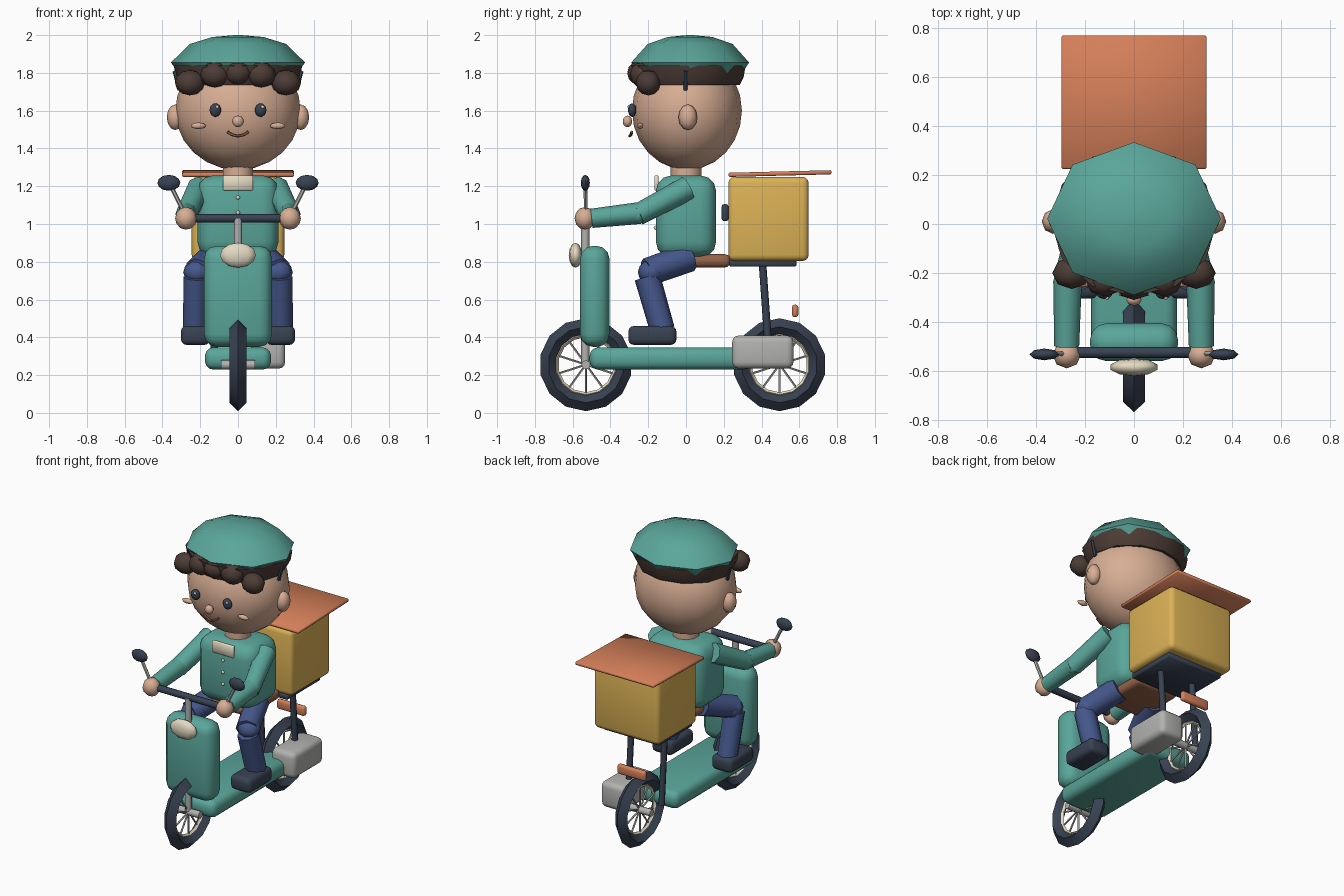
import bpy, bmesh, math
from mathutils import Vector, Matrix

if "Cube" in bpy.data.objects:
    bpy.data.objects.remove(bpy.data.objects["Cube"])


def material(name, r, g, b):
    m = bpy.data.materials.new(name)
    lin = [((c / 255 + 0.055) / 1.055) ** 2.4 for c in (r, g, b)]
    m.diffuse_color = (*lin, 1)
    m.use_nodes = True
    m.node_tree.nodes["Principled BSDF"].inputs["Base Color"].default_value = m.diffuse_color
    return m


TEAL = material("teal", 90, 166, 154)
DARK = material("dark slate", 56, 66, 82)
SKIN = material("skin", 216, 174, 148)
HAIR = material("dark brown", 76, 60, 54)
CREAM = material("cream", 228, 218, 194)
BLUE = material("denim blue", 70, 88, 140)
YELLOW = material("yellow", 220, 178, 86)
ORANGE = material("orange", 214, 128, 90)
GREY = material("grey", 178, 178, 176)
BROWN = material("seat brown", 150, 100, 72)


def finish(name, bm, mat, angle=50):
    bmesh.ops.recalc_face_normals(bm, faces=bm.faces[:])
    me = bpy.data.meshes.new(name)
    bm.to_mesh(me)
    bm.free()
    me.materials.append(mat)
    ob = bpy.data.objects.new(name, me)
    bpy.context.collection.objects.link(ob)
    bpy.ops.object.select_all(action='DESELECT')
    bpy.context.view_layer.objects.active = ob
    ob.select_set(True)
    bpy.ops.object.shade_smooth_by_angle(angle=math.radians(angle))
    return ob


def box(name, mat, center, size, bevel=0.0, seg=3, tilt=0.0):
    bm = bmesh.new()
    bmesh.ops.create_cube(bm, size=1)
    bmesh.ops.scale(bm, vec=size, verts=bm.verts[:])
    if bevel:
        bmesh.ops.bevel(bm, geom=bm.edges[:], offset=bevel, segments=seg,
                        profile=0.5, affect='EDGES')
    bmesh.ops.transform(bm, matrix=Matrix.Translation(center) @ Matrix.Rotation(tilt, 4, 'X'),
                        verts=bm.verts[:])
    return finish(name, bm, mat)


def ball(name, mat, center, radii, u=8, v=6):
    bm = bmesh.new()
    bmesh.ops.create_uvsphere(bm, u_segments=u, v_segments=v, radius=1)
    bmesh.ops.scale(bm, vec=radii, verts=bm.verts[:])
    bmesh.ops.translate(bm, vec=center, verts=bm.verts[:])
    return finish(name, bm, mat, 70)


def add_rod(bm, a, b, r1, r2, n):
    a, b = Vector(a), Vector(b)
    d = b - a
    m = Matrix.Translation((a + b) / 2) @ d.to_track_quat('Z', 'Y').to_matrix().to_4x4()
    bmesh.ops.create_cone(bm, cap_ends=True, segments=n, radius1=r1, radius2=r2,
                          depth=d.length, matrix=m)


def rod(name, mat, a, b, r1, r2=None, n=8):
    bm = bmesh.new()
    add_rod(bm, a, b, r1, r2 or r1, n)
    return finish(name, bm, mat)


def loft(name, mat, cy, rx, ry, n, rings):
    """Stack of elliptical rings given as (radius factor, z); closed at both ends."""
    bm = bmesh.new()
    loops = []
    for f, z in rings:
        loops.append([bm.verts.new((f * rx * math.sin(2 * math.pi * i / n),
                                    cy + f * ry * math.cos(2 * math.pi * i / n), z))
                      for i in range(n)])
    for lo, hi in zip(loops, loops[1:]):
        for i in range(n):
            j = (i + 1) % n
            bm.faces.new((lo[i], lo[j], hi[j], hi[i]))
    bm.faces.new(loops[0][::-1])
    bm.faces.new(loops[-1])
    return finish(name, bm, mat, 45)


def ring(name, mat, y, z, big, small, nbig, nsmall):
    bm = bmesh.new()
    g = [[bm.verts.new(((small * math.sin(2 * math.pi * j / nsmall)),
                        y + (big + small * math.cos(2 * math.pi * j / nsmall)) * math.sin(2 * math.pi * i / nbig),
                        z - (big + small * math.cos(2 * math.pi * j / nsmall)) * math.cos(2 * math.pi * i / nbig)))
          for j in range(nsmall)] for i in range(nbig)]
    for i in range(nbig):
        for j in range(nsmall):
            k, l = (i + 1) % nbig, (j + 1) % nsmall
            bm.faces.new((g[i][j], g[k][j], g[k][l], g[i][l]))
    return finish(name, bm, mat)


# Wheels
for label, y in (("front", -0.53), ("rear", 0.495)):
    ring(label + "_tyre", DARK, y, 0.255, 0.201, 0.045, 14, 4)
    ring(label + "_rim", CREAM, y, 0.255, 0.158, 0.012, 14, 4)
    rod(label + "_axle", GREY, (-0.09, y, 0.255), (0.09, y, 0.255), 0.024)
    bm = bmesh.new()
    for i in range(10):
        t = 2 * math.pi * i / 10
        add_rod(bm, (0, y, 0.255),
                (0, y + 0.16 * math.sin(t), 0.255 + 0.16 * math.cos(t)), 0.006, 0.006, 5)
    finish(label + "_spokes", bm, GREY)

# Scooter body
box("deck", TEAL, (0, -0.08, 0.288), (0.35, 0.86, 0.118), 0.045)
box("front_shield", TEAL, (0, -0.483, 0.617), (0.36, 0.155, 0.535), 0.068)
rod("steering_stem", GREY, (0, -0.533, 0.26), (0, -0.533, 1.03), 0.022)
ball("headlight", CREAM, (0, -0.585, 0.835), (0.1, 0.036, 0.066), 10, 6)
rod("handlebar", DARK, (-0.28, -0.525, 1.03), (0.28, -0.525, 1.03), 0.023)
box("motor_cover", GREY, (0.16, 0.407, 0.322), (0.18, 0.325, 0.175), 0.035)
box("seat", BROWN, (0, 0.06, 0.805), (0.32, 0.35, 0.07), 0.03)
box("tail_light", ORANGE, (0, 0.578, 0.54), (0.21, 0.034, 0.066), 0.014, 2)

# Delivery box on its rack
box("rack_plate", DARK, (0, 0.407, 0.793), (0.42, 0.355, 0.036), 0.006, 1)
box("delivery_box", YELLOW, (0, 0.437, 1.027), (0.49, 0.425, 0.445), 0.032)
box("box_lid", ORANGE, (0, 0.498, 1.267), (0.594, 0.545, 0.022), 0.006, 1, 0.025)
box("box_clasp", DARK, (0, 0.207, 1.06), (0.26, 0.036, 0.09), 0.012, 2)

# Rider torso, collar and buttons
box("torso", TEAL, (0, 0, 1.04), (0.43, 0.32, 0.435), 0.085, 3)
rod("neck", SKIN, (0, 0, 1.22), (0, 0, 1.33), 0.083, n=10)
box("collar_plate", CREAM, (0, -0.157, 1.217), (0.16, 0.022, 0.078), 0.004, 1)
for i, z in enumerate((1.14, 1.06, 0.98)):
    ball(f"button_{i}", CREAM, (0, -0.162, z), (0.011, 0.009, 0.011))

# Head and face
ball("head", SKIN, (0, 0.005, 1.6), (0.332, 0.291, 0.314), 16, 12)
ball("nose", SKIN, (0, -0.31, 1.543), (0.031, 0.025, 0.031))
bm = bmesh.new()
pts = [(x, -0.298 + abs(x) * 0.2, 1.466 + 7 * x * x) for x in (-0.056, -0.03, 0, 0.03, 0.056)]
for a, b in zip(pts, pts[1:]):
    add_rod(bm, a, b, 0.008, 0.008, 6)
finish("mouth", bm, BROWN)

# Hair band, curls and cap
loft("hair_band", HAIR, 0.01, 0.34, 0.305, 12, [(0.9, 1.735), (0.97, 1.78), (1.0, 1.84)])
for i, (x, y, z, r) in enumerate(((-0.255, -0.2, 1.748, 0.073), (-0.12, -0.23, 1.79, 0.074),
                                  (0, -0.25, 1.8, 0.068), (0.12, -0.23, 1.79, 0.074),
                                  (0.255, -0.2, 1.748, 0.073))):
    ball(f"curl_{i}", HAIR, (x, y, z), (r * 1.08, r * 0.9, r * 0.92))
loft("cap", TEAL, 0.022, 0.355, 0.312, 8,
     [(0.88, 1.795), (1.0, 1.855), (0.72, 1.953), (0.38, 1.99), (0.05, 2.0)])

# Mirrored parts
for side, s in (("left", -1), ("right", 1)):
    # Face sides
    ball(side + "_eye", DARK, (s * 0.12, -0.285, 1.603), (0.032, 0.022, 0.036), 10, 8)
    ball(side + "_eye_glint", CREAM, (s * 0.12 + 0.01, -0.303, 1.62), (0.009, 0.006, 0.009))
    ball(side + "_cheek", SKIN, (s * 0.21, -0.243, 1.52), (0.04, 0.016, 0.017))
    ball(side + "_ear", SKIN, (s * 0.332, 0.01, 1.565), (0.045, 0.05, 0.068))
    rod(side + "_cap_strap", DARK, (s * 0.308, -0.002, 1.71), (s * 0.335, 0.0, 1.81), 0.012, n=6)
    # Arms and hands
    elbow = (s * 0.275, -0.255, 1.05)
    rod(side + "_upper_arm", TEAL, (s * 0.205, 0.01, 1.19), elbow, 0.066, 0.058)
    rod(side + "_forearm", TEAL, (s * 0.272, -0.245, 1.058), (s * 0.275, -0.5, 1.03), 0.058, 0.051)
    ball(side + "_elbow", TEAL, elbow, (0.054, 0.05, 0.05))
    ball(side + "_hand", SKIN, (s * 0.275, -0.535, 1.03), (0.058, 0.055, 0.06))
    # Legs and shoes
    rod(side + "_thigh", BLUE, (s * 0.13, 0.02, 0.825), (s * 0.215, -0.205, 0.745), 0.078, 0.075)
    ball(side + "_knee", BLUE, (s * 0.215, -0.185, 0.745), (0.075, 0.07, 0.065))
    rod(side + "_shin", BLUE, (s * 0.22, -0.205, 0.72), (s * 0.225, -0.125, 0.44), 0.069, 0.066)
    box(side + "_shoe", DARK, (s * 0.225, -0.178, 0.41), (0.155, 0.255, 0.1), 0.03)
    # Handlebar mirrors
    rod(side + "_mirror_arm", GREY, (s * 0.28, -0.53, 1.05), (s * 0.36, -0.533, 1.21), 0.011, n=6)
    ball(side + "_mirror", DARK, (s * 0.366, -0.533, 1.218), (0.061, 0.024, 0.042))
    # Rack struts
    rod(side + "_rack_strut", DARK, (s * 0.125, 0.405, 0.79), (s * 0.125, 0.44, 0.3), 0.02)
